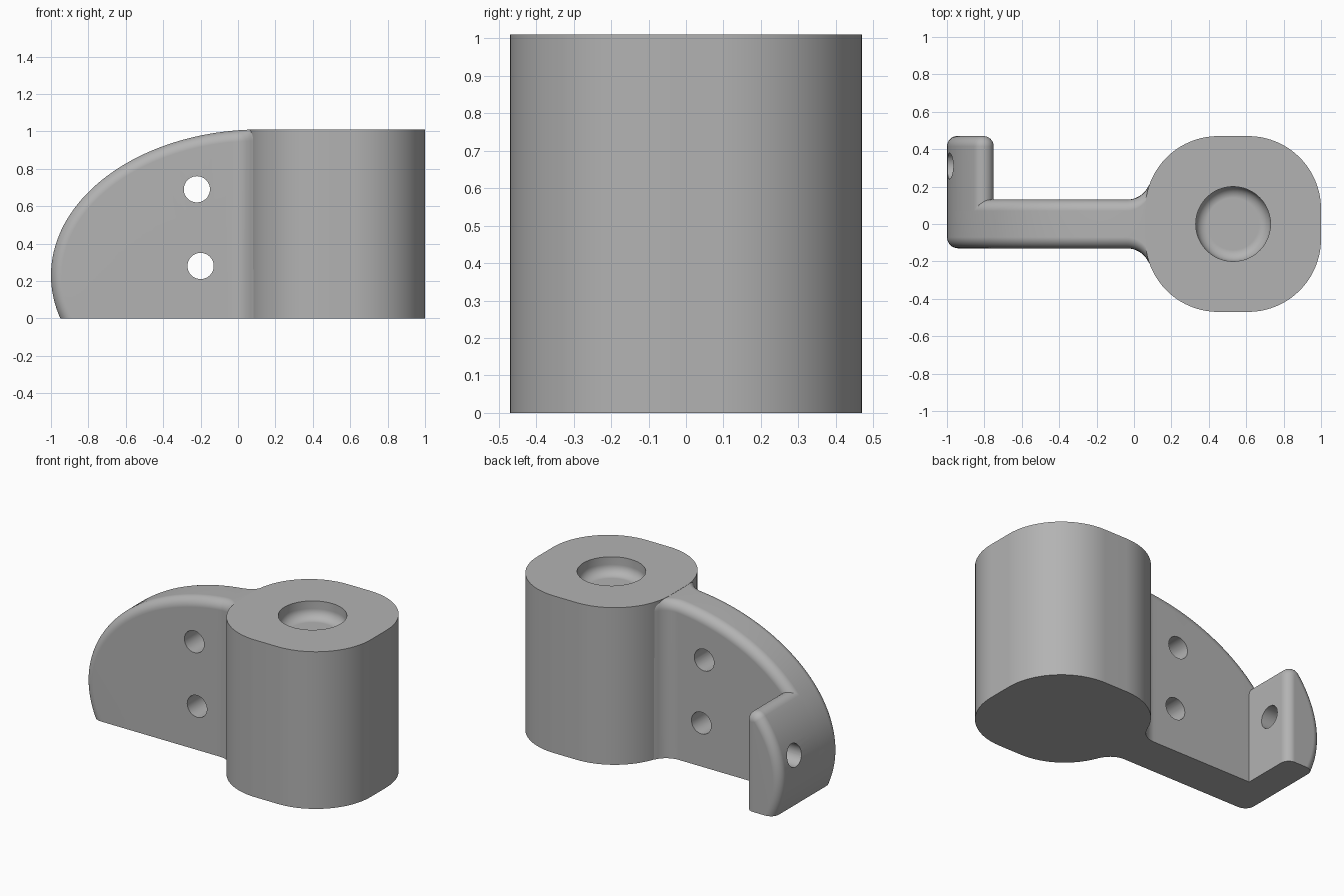
import bpy, bmesh, math
from mathutils import Vector, Matrix

if "Cube" in bpy.data.objects:
    bpy.data.objects.remove(bpy.data.objects["Cube"])

HEIGHT, HALF, R = 1.01, 0.13, 0.06      # column height, web half width, edge fillet
CX, CZ, A, B = 0.12, 0.23, 1.12, 0.78   # ellipse of the arm outline
INNER, BELOW = -0.75, -0.2              # flange inner face, depth trimmed later

grey = bpy.data.materials.new("plain_grey")
grey.use_nodes = True
grey.diffuse_color = (0.45, 0.45, 0.45, 1)
grey.node_tree.nodes["Principled BSDF"].inputs["Base Color"].default_value = (0.45, 0.45, 0.45, 1)


def make(name, bm):
    bmesh.ops.recalc_face_normals(bm, faces=bm.faces)
    mesh = bpy.data.meshes.new(name)
    bm.to_mesh(mesh)
    bm.free()
    mesh.materials.append(grey)
    ob = bpy.data.objects.new(name, mesh)
    bpy.context.collection.objects.link(ob)
    return ob


def loft(name, rings, trim=False):
    """Skin closed rings, cap both ends and optionally cut flat at the floor."""
    bm = bmesh.new()
    loops = [[bm.verts.new(p) for p in ring] for ring in rings]
    n = len(loops[0])
    for a, b in zip(loops, loops[1:]):
        for i in range(n):
            bm.faces.new((a[i], a[(i + 1) % n], b[(i + 1) % n], b[i]))
    bm.faces.new(loops[0])
    bm.faces.new(loops[-1])
    if trim:
        cut = bmesh.ops.bisect_plane(bm, geom=bm.verts[:] + bm.edges[:] + bm.faces[:],
                                     plane_co=(0, 0, 0), plane_no=(0, 0, -1), clear_outer=True)
        edges = [e for e in cut["geom_cut"] if isinstance(e, bmesh.types.BMEdge)]
        bmesh.ops.contextual_create(bm, geom=edges)
    return make(name, bm)


def drill(target, name, radius, depth, matrix, round_end=0):
    """Bore a round hole; round_end fillets the lower end."""
    bm = bmesh.new()
    bmesh.ops.create_cone(bm, cap_ends=True, segments=48, radius1=radius, radius2=radius, depth=depth)
    if round_end:
        rim = [e for e in bm.edges if all(v.co.z < 0 for v in e.verts)]
        bmesh.ops.bevel(bm, geom=rim, offset=round_end, segments=8, profile=0.5, affect='EDGES')
    bm.transform(matrix)
    cutter = make(name, bm)
    cutter.hide_render = True
    mod = target.modifiers.new("bore", 'BOOLEAN')
    mod.object, mod.operation, mod.solver = cutter, 'DIFFERENCE', 'EXACT'
    bpy.context.view_layer.objects.active = target
    bpy.ops.object.modifier_apply(modifier=mod.name)
    bpy.data.objects.remove(cutter)


def spread(a, b, n):
    return [a + (b - a) * i / n for i in range(n + 1)]


def outline(t, inset=0):
    """Point on the arm ellipse, moved inward, as (x, z)."""
    normal = Vector((math.cos(t) / A, math.sin(t) / B)).normalized()
    return Vector((CX + A * math.cos(t), CZ + B * math.sin(t))) - normal * inset


# Column: rounded square prism
corners = [(0.61, 0.08, 0), (0.45, 0.08, 1), (0.45, -0.08, 2), (0.61, -0.08, 3)]
plan = [(x + 0.39 * math.cos(a), y + 0.39 * math.sin(a))
        for x, y, q in corners for a in spread(q * math.pi / 2, (q + 1) * math.pi / 2, 20)]
column = loft("column", [[(x, y, z) for x, y in plan] for z in (0, HEIGHT)])
drill(column, "socket_cutter", 0.2, 0.4, Matrix.Translation((0.53, 0, HEIGHT + 0.09)), R)

# Ellipse parameters where the arm starts, the flange ends and the flare begins
t_start = math.pi + math.asin((CZ - BELOW) / B)
lo, hi = math.pi / 2, math.pi
for _ in range(40):
    mid = (lo + hi) / 2
    if outline(mid, R).x > INNER - R:
        lo = mid
    else:
        hi = mid
t_flange = lo
FLARE, FLARE_R = -0.04, 0.13
t_flare = math.acos((FLARE - CX) / A)
t_end = math.acos((0.1 - CX) / A)


def half_width(x):
    """Web half width, flaring into the column."""
    s = min(max(x - FLARE, 0), 0.122)
    return HALF + FLARE_R - math.sqrt(FLARE_R ** 2 - s * s)


# Arm: web with a rounded top edge
steps = spread(t_start, t_flange, 28) + spread(t_flange, t_flare, 28)[1:] + spread(t_flare, t_end, 12)[1:]
rings = []
for i, t in enumerate(steps):
    x = outline(t).x
    h = half_width(x)
    base = x if i >= 56 else -0.7 + (FLARE + 0.7) * i / 56
    side = []
    for a in spread(0, math.pi / 2, 8):
        p = outline(t, R * (1 - math.sin(a)))
        side.append((p.x, h - R + R * math.cos(a), p.y))
    side.insert(0, (base, h, BELOW))
    rings.append(side + [(px, -py, pz) for px, py, pz in reversed(side)])
arm = loft("arm", rings, trim=True)
for x, z in ((-0.22, 0.69), (-0.2, 0.28)):
    drill(arm, "web_hole_cutter", 0.07, 1, Matrix.Translation((x, 0, z)) @ Matrix.Rotation(math.pi / 2, 4, 'X'))

# Flange: crescent block turned back at the arm's end
center = outline(t_flange, R)
start = math.atan2(math.sin(t_flange) / B, math.cos(t_flange) / A)


def crescent(y, inset):
    pts = [outline(t, inset) for t in spread(t_start, t_flange, 28)]
    pts += [center + (R - inset) * Vector((math.cos(a), math.sin(a))) for a in spread(start, 0, 10)[1:]]
    pts.append(Vector((INNER - inset, BELOW)))
    return [(p.x, y, p.y) for p in pts]


END, ROUND = 0.47, 0.055
sections = [crescent(HALF - R, 0)]
sections += [crescent(END - ROUND + ROUND * math.sin(a), ROUND * (1 - math.cos(a)))
             for a in spread(0, math.pi / 2, 8)]
flange = loft("flange", sections, trim=True)
drill(flange, "flange_hole_cutter", 0.07, 1,
      Matrix.Translation((-0.85, 0.31, 0.35)) @ Matrix.Rotation(math.pi / 2, 4, 'Y'))

# Smooth shading with crisp edges
for ob in (column, arm, flange):
    bpy.ops.object.select_all(action='DESELECT')
    ob.select_set(True)
    bpy.context.view_layer.objects.active = ob
    bpy.ops.object.shade_smooth_by_angle(angle=math.radians(30))
    ob.modifiers.new("even_normals", 'WEIGHTED_NORMAL').keep_sharp = True
